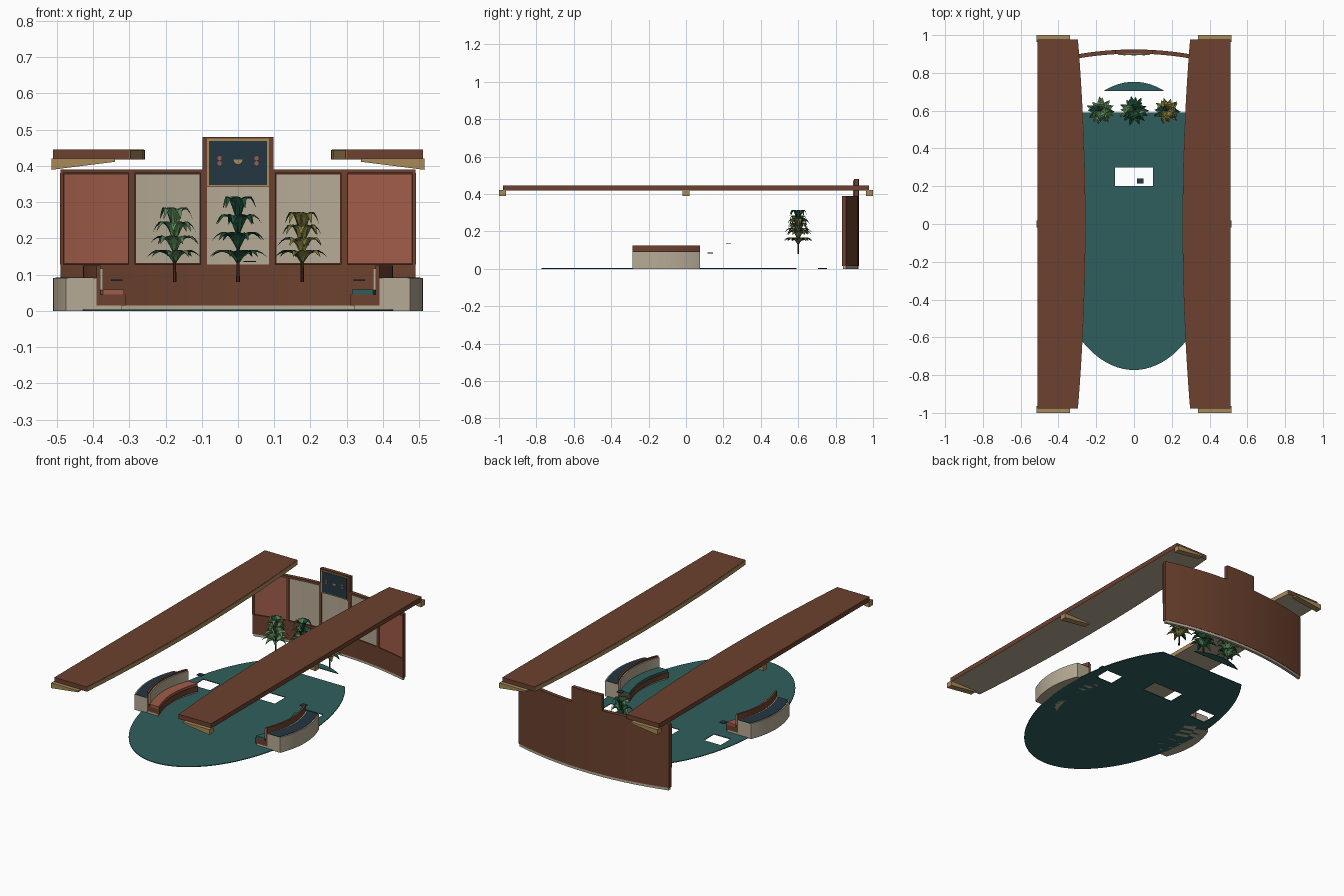
import bpy, bmesh, math, random
from mathutils import Vector

if "Cube" in bpy.data.objects:
    bpy.data.objects.remove(bpy.data.objects["Cube"])

random.seed(4)


def material(name, hexa):
    m = bpy.data.materials.new(name)
    rgb = [int(hexa[i:i + 2], 16) / 255 for i in (0, 2, 4)]
    m.diffuse_color = [c / 12.92 if c < .04 else ((c + .055) / 1.055) ** 2.4 for c in rgb] + [1]
    m.use_nodes = True
    m.node_tree.nodes["Principled BSDF"].inputs["Base Color"].default_value = m.diffuse_color
    return m


BROWN = material("walnut brown", "6c412e")
DARK = material("dark brown", "46291c")
BEIGE = material("warm beige", "b5aa95")
CORAL = material("coral", "9f5c4a")
TEAL = material("teal", "2f5f5d")
NAVY = material("navy", "243741")
GOLD = material("brass", "a98a5a")
DEEP = material("deep green", "1f5038")
LEAF = material("leaf green", "5a8557")
OLIVE = material("olive green", "807c3e")


def make(name, rows, mats, closed=True, caps=True):
    """Skin a list of equally long point rows into one mesh."""
    bm = bmesh.new()
    vs = [[bm.verts.new(p) for p in r] for r in rows]
    n = len(rows[0])
    for a, b in zip(vs, vs[1:]):
        for i in range(n if closed else n - 1):
            j = (i + 1) % n
            bm.faces.new((a[i], a[j], b[j], b[i]))
    if caps:
        bm.faces.new(vs[0])
        bm.faces.new(vs[-1])
        bmesh.ops.recalc_face_normals(bm, faces=bm.faces)
    me = bpy.data.meshes.new(name)
    bm.to_mesh(me)
    bm.free()
    for m in mats:
        me.materials.append(m)
    ob = bpy.data.objects.new(name, me)
    bpy.context.collection.objects.link(ob)
    return ob


def slab(name, outline, z0, z1, *mats):
    return make(name, [[(x, y, z) for x, y in outline] for z in (z0, z1)], mats)


def rect(x0, x1, y0, y1):
    return [(x0, y0), (x1, y0), (x1, y1), (x0, y1)]


def side_name(s):
    return "left" if s < 0 else "right"


# Floor: oval carpet with openings for the planter and tables
oval = [(.458 * math.cos(a), -.01 + .763 * math.sin(a))
        for a in [math.tau * i / 96 for i in range(96)]]
floor = slab("floor", oval, 0, .004, TEAL)
openings = [("planter", rect(-.6, .6, .59, .705)), ("table", rect(-.1, .1, .2, .3)),
            ("left_table", rect(-.39, -.28, .14, .235)),
            ("right_table", rect(.28, .39, .14, .235))]
for name, r in openings:
    cutter = slab(name + "_cutter", r, -.05, .05, TEAL)
    cutter.hide_render = True
    cutter.hide_set(True)
    mod = floor.modifiers.new(name, "BOOLEAN")
    mod.operation = "DIFFERENCE"
    mod.solver = "EXACT"
    mod.object = cutter


# Curved back wall
def wall(name, x0, x1, z0, z1, front, back, mat):
    n = max(2, round((x1 - x0) / .035))
    rows = []
    for i in range(n + 1):
        x = x0 + (x1 - x0) * i / n
        y = .91 - x * x / 3.5
        rows.append([(x, y + front, z0), (x, y + back, z0), (x, y + back, z1), (x, y + front, z1)])
    return make(name, rows, [mat])


wall("wall_plinth", -.485, .485, 0, .015, -.004, .012, BEIGE)
wall("wall", -.49, .49, .015, .39, 0, .014, BROWN)
wall("wall_tower", -.098, .098, .39, .48, -.008, .014, BROWN)
wall("wall_top_rail_left", -.49, -.098, .38, .39, -.008, 0, BROWN)
wall("wall_top_rail_right", .098, .49, .38, .39, -.008, 0, BROWN)
wall("wall_lower_panel", -.49, .49, .015, .128, -.008, 0, BROWN)
for s in (-1, 1):
    n = side_name(s)
    for c, h, top in ((.486, .005, .38), (.293, .009, .38), (.095, .009, .39)):
        wall(n + "_wall_post", s * c - h, s * c + h, .128, top, -.008, 0, BROWN)
    for lo, hi, mat in ((.304, .479, CORAL), (.106, .282, BEIGE)):
        a, b = sorted((s * lo, s * hi))
        wall(n + "_panel_shadow_frame", a - .003, b + .003, .128, .38, -.003, 0, DARK)
        wall(n + "_wall_panel", a, b, .132, .376, -.005, 0, mat)
wall("centre_panel", -.086, .086, .128, .342, -.005, 0, BEIGE)

# Display board with small ornaments
wall("board_frame", -.086, .086, .341, .475, -.012, 0, GOLD)
wall("board", -.08, .08, .347, .469, -.014, -.01, NAVY)


def ornament(name, x, z, r, a0, a1, mat):
    pts = [(x + r * math.cos(a0 + (a1 - a0) * i / 10), z + r * math.sin(a0 + (a1 - a0) * i / 10))
           for i in range(11)]
    make(name, [[(px, y, pz) for px, pz in pts] for y in (.893, .896)], [mat])


for s in (-1, 1):
    for dz in (-.008, .006):
        ornament("board_rosette", s * .051, .415 + dz, .006, 0, 5.7, CORAL)
ornament("board_bowl", 0, .417, .012, math.pi, math.tau, GOLD)

# Canopies with bowed inner edge, brass edge trim and tapered brackets
for s in (-1, 1):
    n = side_name(s)

    def inner(y, d=0):
        return s * (.257 + d + .04 * (y / .98) ** 2)

    ys = [-.978 + 1.956 * i / 28 for i in range(29)]
    body = slab(n + "_canopy", [(s * .51, -.978)] + [(inner(y, .002), y) for y in ys] + [(s * .51, .978)],
                .418, .445, BROWN, BEIGE)
    for p in body.data.polygons:
        p.material_index = 1 if p.normal.z < -.5 else 0
    make(n + "_canopy_trim", [[(inner(y, d), y, z) for d, z in
                               ((0, .418), (.002, .418), (.002, .443), (0, .443))] for y in ys], [GOLD])
    for y0, y1 in ((-1, -.963), (-.019, .019), (.963, 1)):
        prof = ((.515, .389), (.515, .42), (.34, .42), (.34, .411))
        make(n + "_canopy_bracket", [[(s * x, y, z) for x, z in prof] for y in (y0, y1)], [GOLD])

# Curved benches, each backed by a planter box
parts = [("bench_plinth", .32, .39, 0, .015, BEIGE), ("bench_base", .311, .38, .015, .045, BROWN),
         ("bench_back", .38, .391, .015, .125, BROWN), ("bench_back_pad", .373, .38, .058, .117, BEIGE),
         ("bench_box", .391, .474, 0, .09, BEIGE), ("bench_box_fill", .398, .467, .09, .092, NAVY)]
for s in (-1, 1):
    n = side_name(s)
    cushion = ("bench_cushion", .315, .373, .045, .059, CORAL if s < 0 else TEAL)
    for name, o0, o1, z0, z1, mat in parts + [cushion]:
        rows = []
        for i in range(17):
            t = -1 + i / 8
            bow = .037 * (1 - t * t)
            y = -.105 + .18 * t
            rows.append([(s * (o + bow), y, z) for o, z in ((o0, z0), (o1, z0), (o1, z1), (o0, z1))])
        make(n + "_" + name, rows, [mat])
    # Small tray left on the side table
    slab(n + "_tray", rect(s * .335 - .016, s * .335 + .016, .115, .145), .082, .086, NAVY)
slab("table_tray", rect(.015, .05, .215, .24), .134, .138, NAVY)


# Potted plants: stem with whorls of folded, arching leaves
def plant(name, x, y, top, reach, main, accent):
    base = Vector((x, y, .08))
    stem_rows = [[base + Vector((r * math.cos(k * math.tau / 6), r * math.sin(k * math.tau / 6), h))
                  for k in range(6)] for r, h in ((.005, 0), (.003, top - .12))]
    make(name + "_stem", stem_rows, [DARK])
    whorls = 4
    for w in range(whorls):
        f = w / (whorls - 1)
        z = .05 + (top - .185) * f
        for k in range(7 if w < 3 else 5):
            a = k * math.tau / (7 if w < 3 else 5) + w * .47 + random.uniform(-.15, .15)
            out = Vector((math.cos(a), math.sin(a), 0))
            across = Vector((-out.y, out.x, 0))
            length = reach * (1 - .35 * f) * random.uniform(.9, 1.05)
            rise = .045 + .045 * f
            rows = []
            for i in range(7):
                t = i / 6
                mid = base + out * length * t
                mid.z += z + rise * (2.6 * t - 2.1 * t * t) * (1 - .15 * t)
                half = .0155 * math.sin(math.pi * min(1, .08 + .92 * t ** .85)) + .0006
                rows.append([mid - across * half + Vector((0, 0, half * .4)), mid,
                             mid + across * half + Vector((0, 0, half * .4))])
            make(name + "_leaf", rows, [accent if (k + w) % 4 == 0 else main], False, False)


plant("left_plant", -.175, .6, .27, .078, LEAF, DEEP)
plant("middle_plant", 0, .6, .30, .084, DEEP, LEAF)
plant("right_plant", .177, .6, .257, .075, OLIVE, DEEP)
